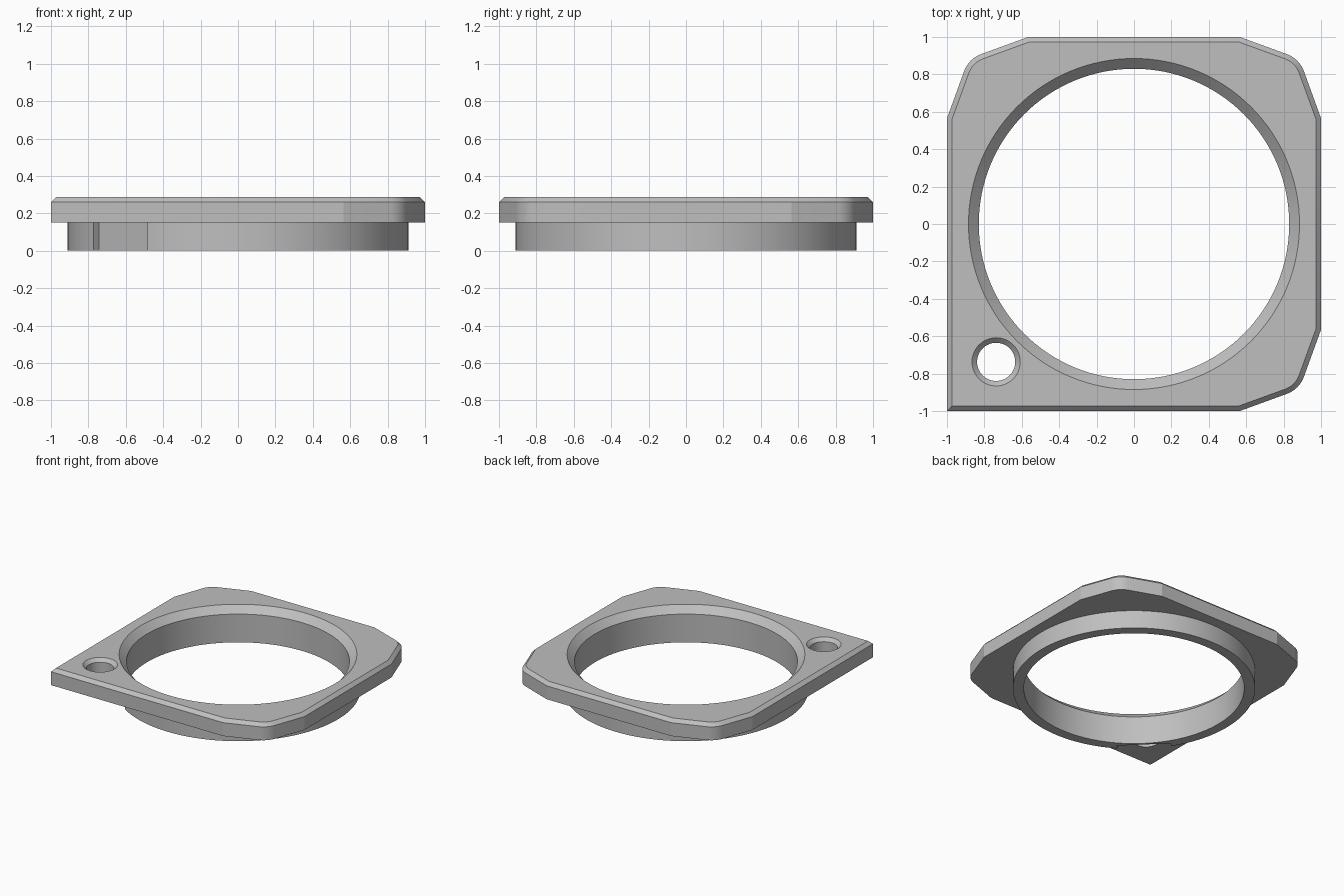
import bpy, bmesh, math
from mathutils import Matrix, Vector

cube = bpy.data.objects.get("Cube")
if cube:
    bpy.data.objects.remove(cube, do_unlink=True)

# Key sizes
FLANGE_Z, TOP_Z, CHAMFER = 0.15, 0.287, 0.027
RING_R, BORE_R, BORE_RIM = 0.912, 0.83, 0.885
HOLE_XY, HOLE_R, HOLE_RIM = -0.737, 0.102, 0.129

grey = bpy.data.materials.new("plain grey")
grey.use_nodes = True
colour = (0.52, 0.52, 0.52, 1)
grey.diffuse_color = colour
grey.node_tree.nodes["Principled BSDF"].inputs["Base Color"].default_value = colour


def make_object(name, bm):
    bmesh.ops.recalc_face_normals(bm, faces=bm.faces)
    mesh = bpy.data.meshes.new(name)
    bm.to_mesh(mesh)
    bm.free()
    mesh.materials.append(grey)
    obj = bpy.data.objects.new(name, mesh)
    bpy.context.collection.objects.link(obj)
    return obj


def turned(name, profile, centre=(0, 0), segments=128):
    """Closed solid of revolution from (radius, z) points."""
    bm = bmesh.new()
    loops = []
    for r, z in profile:
        loops.append([bm.verts.new((centre[0] + r * math.cos(a), centre[1] + r * math.sin(a), z))
                      for a in (math.tau * i / segments for i in range(segments))])
    for low, high in zip(loops, loops[1:]):
        for i in range(segments):
            j = (i + 1) % segments
            bm.faces.new((low[i], low[j], high[j], high[i]))
    bm.faces.new(loops[0][::-1])
    bm.faces.new(loops[-1])
    return make_object(name, bm)


def combine(target, tool, operation):
    """Apply a boolean and remove the helper."""
    tool.hide_render = True
    mod = target.modifiers.new(operation, "BOOLEAN")
    mod.operation, mod.solver, mod.object = operation, "EXACT", tool
    bpy.context.view_layer.update()
    graph = bpy.context.evaluated_depsgraph_get()
    mesh = bpy.data.meshes.new_from_object(target.evaluated_get(graph))
    target.modifiers.clear()
    target.data = mesh
    bpy.data.objects.remove(tool, do_unlink=True)


# Flange outline: one square corner, three tapered and rounded corners
flat_end, slope, radius = 0.565, math.radians(20), 0.15
tip = (1 + math.tan(slope) * flat_end) / (1 + math.tan(slope))
mid = tip - radius / math.cos(math.pi / 4 - slope) / math.sqrt(2)
corner = [Vector((1, flat_end))]
for i in range(9):
    a = slope + (math.pi / 2 - 2 * slope) * i / 8
    corner.append(Vector((mid + radius * math.cos(a), mid + radius * math.sin(a))))
corner.append(Vector((flat_end, 1)))

outline = []
for quarter in range(4):
    if quarter == 2:
        outline.append(Vector((-1, -1)))
    else:
        turn = Matrix.Rotation(quarter * math.pi / 2, 2)
        outline += [turn @ p for p in corner]

bm = bmesh.new()
base = bm.faces.new([bm.verts.new((p.x, p.y, FLANGE_Z)) for p in outline])
raised = bmesh.ops.extrude_face_region(bm, geom=[base])["geom"]
bmesh.ops.translate(bm, vec=(0, 0, TOP_Z - FLANGE_Z),
                    verts=[g for g in raised if isinstance(g, bmesh.types.BMVert)])
bmesh.ops.recalc_face_normals(bm, faces=bm.faces)
rim = [e for e in bm.edges if all(v.co.z > TOP_Z - 0.001 for v in e.verts)]
bmesh.ops.bevel(bm, geom=rim, offset=CHAMFER, segments=1, affect="EDGES")
flange = make_object("flange_ring", bm)

# Collar below the flange, with a flat-bottomed notch beside the screw hole
collar = turned("collar", [(RING_R, 0), (RING_R, 0.2)])
bm = bmesh.new()
bmesh.ops.create_cube(bm, size=1, matrix=Matrix.Rotation(math.radians(225), 4, "Z")
                      @ Matrix.Translation((1.047, 0, 0.1))
                      @ Matrix.Diagonal((0.4, 0.407, 0.6, 1)))
combine(collar, make_object("notch_cutter", bm), "DIFFERENCE")
combine(flange, collar, "UNION")

# Countersunk bore and screw hole
for name, r, big, centre, n in (("bore_cutter", BORE_R, BORE_RIM, (0, 0), 128),
                                ("hole_cutter", HOLE_R, HOLE_RIM, (HOLE_XY, HOLE_XY), 48)):
    lip = big - r
    cutter = turned(name, [(r, -0.1), (r, TOP_Z - lip), (big + 0.05, TOP_Z + 0.05)], centre, n)
    combine(flange, cutter, "DIFFERENCE")

# Smooth the round walls, keep the chamfers crisp
bpy.ops.object.select_all(action="DESELECT")
flange.select_set(True)
bpy.context.view_layer.objects.active = flange
bpy.ops.object.shade_smooth_by_angle(angle=math.radians(18))
